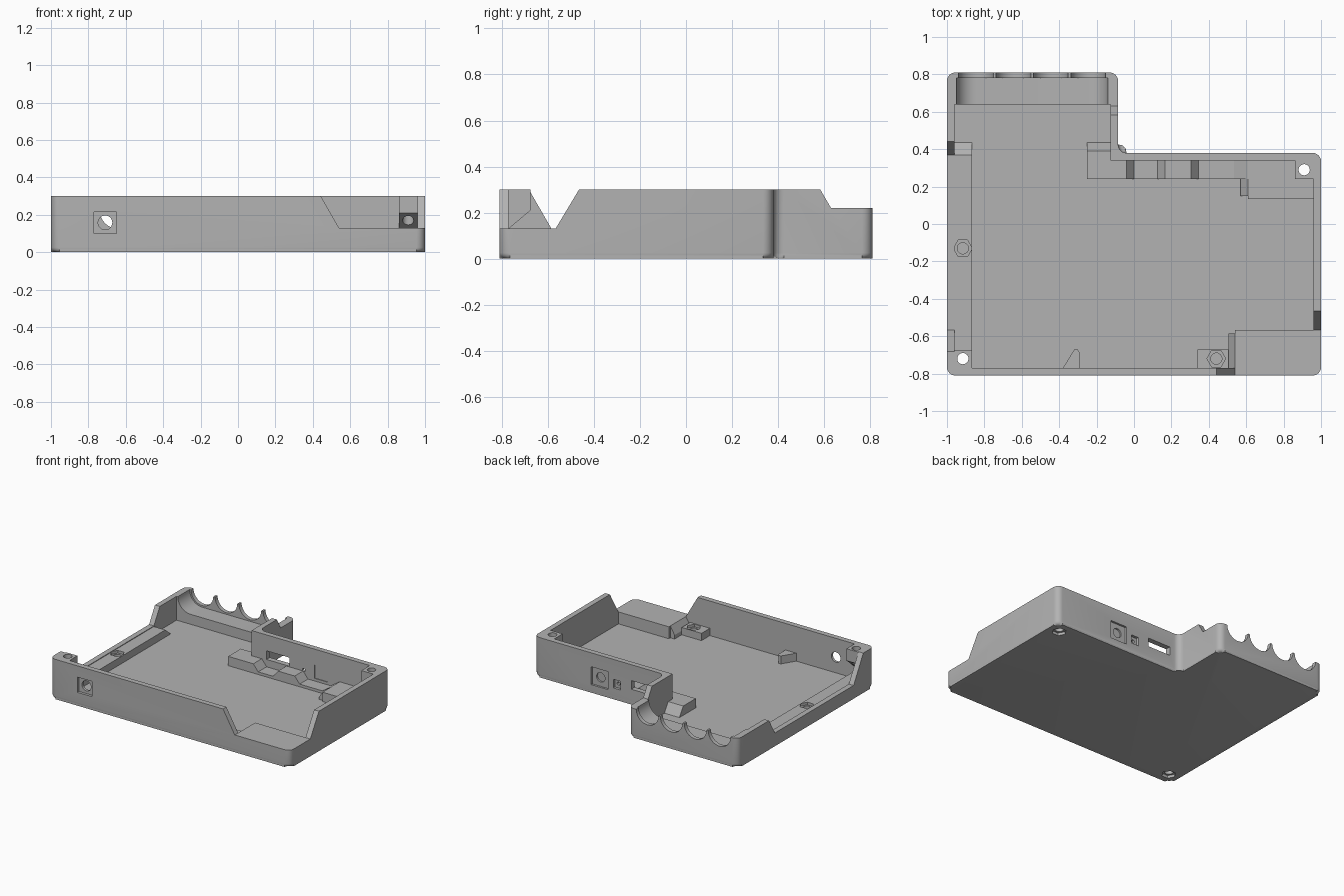
import bpy, bmesh, math
from mathutils import Vector

old = bpy.data.objects.get("Cube")
if old:
    bpy.data.objects.remove(old, do_unlink=True)

grey = bpy.data.materials.new("plain grey")
grey.use_nodes = True
grey.diffuse_color = (0.45, 0.45, 0.45, 1)
grey.node_tree.nodes["Principled BSDF"].inputs["Base Color"].default_value = (0.45, 0.45, 0.45, 1)

FLOOR, TOP, REAR_TOP = 0.04, 0.30, 0.22
SUNK = FLOOR - 0.01      # fittings start just inside the floor


def prism(name, pts, axis, a, b, bevel=0):
    """Extrude a 2D profile along an axis from a to b."""
    place = {"X": lambda u, v, w: (w, u, v),
             "Y": lambda u, v, w: (u, w, v),
             "Z": lambda u, v, w: (u, v, w)}[axis]
    bm = bmesh.new()
    low = [bm.verts.new(place(u, v, a)) for u, v in pts]
    high = [bm.verts.new(place(u, v, b)) for u, v in pts]
    n = len(pts)
    base = bm.faces.new(low)
    bm.faces.new(high[::-1])
    for i in range(n):
        j = (i + 1) % n
        bm.faces.new((low[i], high[i], high[j], low[j]))
    if bevel:
        bmesh.ops.bevel(bm, geom=list(base.edges), offset=bevel, segments=4,
                        profile=0.5, affect="EDGES")
    bmesh.ops.recalc_face_normals(bm, faces=bm.faces)
    mesh = bpy.data.meshes.new(name)
    bm.to_mesh(mesh)
    bm.free()
    mesh.materials.append(grey)
    obj = bpy.data.objects.new(name, mesh)
    bpy.context.collection.objects.link(obj)
    return obj


def rect(u0, u1, v0, v1):
    return [(u0, v0), (u1, v0), (u1, v1), (u0, v1)]


def ring(u, v, r, n=24):
    return [(u + r * math.cos(math.tau * i / n), v + r * math.sin(math.tau * i / n))
            for i in range(n)]


def arc(u, v, r, start, end, n=12):
    return [(u + r * math.cos(math.radians(start + (end - start) * i / n)),
             v + r * math.sin(math.radians(start + (end - start) * i / n)))
            for i in range(n + 1)]


def rounded(corners, r, n=6):
    """Round every right-angled corner of an outline."""
    pts = []
    for i, c in enumerate(corners):
        c = Vector(c)
        p = (Vector(corners[i - 1]) - c).normalized() * r
        q = (Vector(corners[(i + 1) % len(corners)]) - c).normalized() * r
        for k in range(n + 1):
            t = math.pi / 2 * k / n
            pts.append(tuple(c + p * (1 - math.sin(t)) + q * (1 - math.cos(t))))
    return pts


def cut(obj, *cutters):
    """Subtract each cutter, bake the result and drop the cutters."""
    for c in cutters:
        c.hide_render = True
        mod = obj.modifiers.new("cut", "BOOLEAN")
        mod.operation, mod.solver, mod.object = "DIFFERENCE", "EXACT", c
    deps = bpy.context.evaluated_depsgraph_get()
    deps.update()
    mesh = bpy.data.meshes.new_from_object(obj.evaluated_get(deps))
    obj.modifiers.clear()
    obj.data = mesh
    for c in cutters:
        bpy.data.objects.remove(c, do_unlink=True)


# L-shaped tray shell
outline = [(-1, -0.81), (1, -0.81), (1, 0.38), (-0.085, 0.38), (-0.085, 0.81), (-1, 0.81)]
inside = [(-0.96, -0.77), (0.96, -0.77), (0.96, 0.34), (-0.125, 0.34), (-0.125, 0.78), (-0.96, 0.78)]
tray = prism("tray_shell", rounded(outline, 0.045), "Z", 0, TOP, bevel=0.025)
cut(tray, prism("cavity", inside, "Z", FLOOR, 0.6))

# Lowered stretches of the walls, with sloping ends
cut(tray,
    prism("left_gap", [(-0.74, 0.4), (-0.567, 0.1), (0.37, 0.1), (0.44, REAR_TOP),
                       (0.9, REAR_TOP), (0.9, 0.4)], "X", -1.1, -0.94))
cut(tray,
    prism("rear_drop", [(0.525, 0.4), (0.63, REAR_TOP), (0.9, REAR_TOP), (0.9, 0.4)], "X", -1.2, 0))
cut(tray,
    prism("front_gap", [(0.385, 0.4), (0.54, 0.13), (1.1, 0.13), (1.1, 0.4)], "Y", -0.9, -0.75))
cut(tray,
    prism("right_gap", [(-0.9, 0.13), (-0.567, 0.13), (-0.405, 0.4), (-0.9, 0.4)], "X", 0.94, 1.1))

# Row of half-round cradles in the rear wall
cradles = [-0.845 + 0.2 * i for i in range(4)]
for x in cradles:
    cut(tray, prism("cradle_cutter", ring(x, REAR_TOP, 0.093, 32), "Y", 0.77, 0.9))

# Front socket, rear sockets and rear slot
cut(tray,
    prism("front_recess", rect(-0.77, -0.65, 0.1, 0.215), "Y", -0.9, -0.79),
    prism("slot", rect(0.0, 0.19, 0.115, 0.18), "Y", 0.3, 0.5),
    prism("large_recess", rect(0.385, 0.525, 0.06, 0.195), "Y", 0.365, 0.5),
    prism("inner_recess", rect(0.4, 0.51, 0.08, 0.18), "Y", 0.3, 0.345),
    prism("small_recess", rect(0.28, 0.34, 0.085, 0.15), "Y", 0.36, 0.5))
cut(tray,
    prism("front_hole", ring(-0.71, 0.158, 0.038), "Y", -0.9, -0.7),
    prism("large_hole", ring(0.455, 0.128, 0.035), "Y", 0.352, 0.5),
    prism("small_hole", ring(0.31, 0.118, 0.012), "Y", 0.3, 0.5))

# Screw holes with hexagonal seats under the floor
screws = [(-0.915, -0.72), (0.91, 0.29)]
for x, y in screws:
    cut(tray, prism("screw_seat", ring(x, y, 0.05, 6), "Z", -0.1, 0.02))
    cut(tray, prism("screw_hole", ring(x, y, 0.03), "Z", -0.1, 0.6))

# Corner screw brackets with sloping undersides
brackets = [("front_corner_bracket", -0.77, -0.675, -0.96, -0.865),
            ("rear_corner_bracket", 0.34, 0.24, 0.86, 0.96)]
parts = [tray]
for (name, wall, lip, x0, x1), (x, y) in zip(brackets, screws):
    ob = prism(name, [(wall, 0.13), (lip, 0.21), (lip, TOP), (wall, TOP)], "X", x0, x1)
    cut(ob, prism("screw_hole", ring(x, y, 0.03), "Z", -0.1, 0.6))
    parts.append(ob)

# Left ledge and front boss, each with a nut pocket
ledge = prism("left_ledge", [(-0.77, SUNK), (0.435, SUNK), (0.435, FLOOR), (0.37, 0.095),
                             (-0.77, 0.095)], "X", -0.96, -0.865)
cut(ledge, prism("screw_hole", ring(*screws[0], 0.03), "Z", -0.1, 0.6))
boss = prism("front_boss", rect(0.34, 0.505, -0.77, -0.67), "Z", SUNK, 0.095)
for ob, x, y in ((ledge, -0.915, -0.13), (boss, 0.44, -0.72)):
    cut(ob, prism("nut_pocket", ring(x, y, 0.05, 6), "Z", 0.075, 0.3))
    cut(ob, prism("pilot_hole", ring(x, y, 0.03), "Z", 0.045, 0.3))
parts += [ledge, boss]

# Small wedge on the front wall
parts.append(prism("front_wedge", [(-0.38, -0.77), (-0.29, -0.77), (-0.29, -0.69), (-0.3, -0.672),
                                   (-0.32, -0.672)], "Z", SUNK, 0.1))

# Raised platform in the front corner and its sloping side
parts.append(prism("corner_platform", rect(0.54, 0.96, -0.77, -0.567), "Z", SUNK, 0.13))
parts.append(prism("platform_slope", [(0.505, SUNK), (0.54, SUNK), (0.54, 0.13), (0.505, 0.07)],
                   "Y", -0.77, -0.585))

# Stepped rail along the rear wall
parts.append(prism("rear_rail", [(-0.25, SUNK), (0.61, SUNK), (0.61, 0.11), (0.535, 0.06),
                                 (0.345, 0.06), (0.305, 0.11), (0.165, 0.11), (0.125, 0.06),
                                 (0, 0.06), (-0.04, 0.11), (-0.25, 0.11)], "Y", 0.24, 0.34))
parts.append(prism("rail_end", [(0.34, SUNK), (0.435, SUNK), (0.435, FLOOR), (0.39, 0.11),
                                (0.34, 0.11)], "X", -0.25, -0.125))

# Shelf beside the rear corner
shelf = prism("rear_shelf", rect(0.61, 0.96, 0.135, 0.34), "Z", SUNK, 0.11)
cut(shelf, prism("screw_hole", ring(*screws[1], 0.03), "Z", -0.1, 0.6))
parts.append(shelf)
parts.append(prism("shelf_slope", [(0.57, SUNK), (0.61, SUNK), (0.61, 0.11), (0.57, 0.06)],
                   "Y", 0.15, 0.24))

# Round-ended trough in front of the cradles
trough = (arc(cradles[0], REAR_TOP, 0.105, 180, 270) + arc(cradles[-1], REAR_TOP, 0.105, 270, 360)
          + [(-0.125, REAR_TOP), (-0.125, SUNK), (-0.96, SUNK), (-0.96, REAR_TOP)])
parts.append(prism("rear_trough", trough, "Y", 0.64, 0.78))

# Smooth the rounded edges, keep the rest sharp
bpy.ops.object.select_all(action="DESELECT")
for ob in parts:
    ob.select_set(True)
bpy.context.view_layer.objects.active = tray
bpy.ops.object.shade_smooth_by_angle(angle=math.radians(30))
